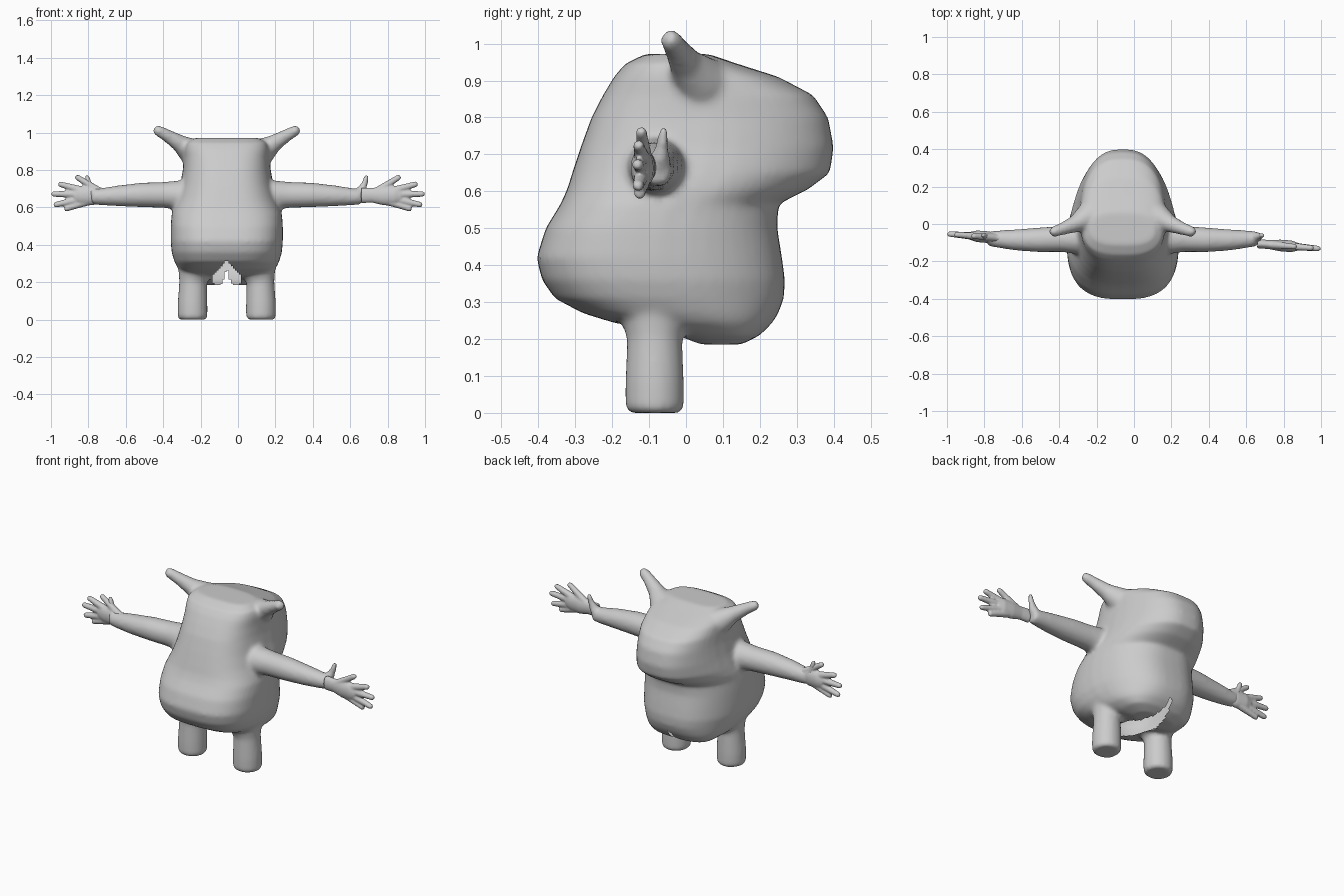
import bpy, bmesh, math
from mathutils import Vector

old = bpy.data.objects.get("Cube")
if old:
    bpy.data.objects.remove(old, do_unlink=True)

clay = bpy.data.materials.new("plain grey")
clay.use_nodes = True
GREY = (0.6, 0.6, 0.6, 1)
clay.diffuse_color = GREY
clay.node_tree.nodes["Principled BSDF"].inputs["Base Color"].default_value = GREY

MID = -0.06   # symmetry plane of the body


def loft(bm, rings):
    """Closed skin through rings of equal point count."""
    loops = [[bm.verts.new(p) for p in ring] for ring in rings]
    for a, b in zip(loops, loops[1:]):
        for i in range(len(a)):
            j = (i + 1) % len(a)
            bm.faces.new((a[i], a[j], b[j], b[i]))
    bm.faces.new(loops[0][::-1])
    bm.faces.new(loops[-1])


def tube(bm, path, flat=1.0, sides=20):
    """Round limb through (x, y, z, radius) stations, flattened along y."""
    pts = [Vector(p[:3]) for p in path]
    rings = []
    for i, p in enumerate(pts):
        d = (pts[min(i + 1, len(pts) - 1)] - pts[max(i - 1, 0)]).normalized()
        u = Vector((0, 1, 0))
        u = (u - d * u.dot(d)).normalized()
        v = d.cross(u)
        r = path[i][3]
        rings.append([p + u * (r * flat * math.cos(t)) + v * (r * math.sin(t))
                      for t in (2 * math.pi * k / sides for k in range(sides))])
    loft(bm, rings)


def finish(bm, name, voxel, smoothing):
    """Fuse overlapping parts into one smooth skin."""
    bmesh.ops.recalc_face_normals(bm, faces=bm.faces)
    me = bpy.data.meshes.new(name)
    bm.to_mesh(me)
    bm.free()
    ob = bpy.data.objects.new(name, me)
    bpy.context.collection.objects.link(ob)
    m = ob.modifiers.new("fuse", 'REMESH')
    m.mode, m.voxel_size = 'VOXEL', voxel
    s = ob.modifiers.new("soften", 'SMOOTH')
    s.factor, s.iterations = 0.5, smoothing
    dg = bpy.context.evaluated_depsgraph_get()
    done = bpy.data.meshes.new_from_object(ob.evaluated_get(dg))
    ob.modifiers.clear()
    ob.data = done
    done.materials.clear()
    done.materials.append(clay)
    for p in done.polygons:
        p.use_smooth = True
    return ob


# Body stations: height, front y, back y, half width, narrowing of the back
STATIONS = [
    (0.185, 0.04, 0.15, 0.12, 0), (0.21, -0.03, 0.2, 0.19, 0),
    (0.245, -0.2, 0.235, 0.24, 0.1), (0.27, -0.28, 0.25, 0.26, 0.15),
    (0.31, -0.355, 0.265, 0.28, 0.2), (0.36, -0.39, 0.268, 0.295, 0.2),
    (0.42, -0.405, 0.26, 0.3, 0.2), (0.5, -0.38, 0.247, 0.3, 0.2),
    (0.565, -0.34, 0.25, 0.295, 0.25), (0.605, -0.322, 0.33, 0.285, 0.3),
    (0.65, -0.308, 0.39, 0.27, 0.3), (0.72, -0.285, 0.4, 0.25, 0.25),
    (0.8, -0.256, 0.385, 0.235, 0.2), (0.86, -0.225, 0.345, 0.23, 0.15),
    (0.91, -0.195, 0.25, 0.228, 0.1), (0.945, -0.165, 0.14, 0.215, 0),
    (0.972, -0.11, 0.06, 0.17, 0),
]


def body_ring(z, front, back, half, taper, n=48):
    ring = []
    for k in range(n):
        t = 2 * math.pi * k / n
        c, s = math.cos(t), math.sin(t)
        e = 0.7
        x = half * math.copysign(abs(c) ** e, c) * (1 - taper * max(0, s))
        y = (front + back) / 2 + (back - front) / 2 * math.copysign(abs(s) ** e, s)
        ring.append(Vector((MID + x, y, z)))
    return ring


bm = bmesh.new()
loft(bm, [body_ring(*s) for s in STATIONS])
for side in (-1, 1):
    def out(path):
        return [(MID + side * d, y, z, r) for d, y, z, r in path]
    # Legs
    tube(bm, out([(0.183, -0.085, 0, 0.068), (0.183, -0.085, 0.012, 0.08),
                  (0.183, -0.085, 0.08, 0.08), (0.18, -0.085, 0.2, 0.075),
                  (0.17, -0.085, 0.25, 0.09), (0.16, -0.085, 0.33, 0.12)]))
    # Arms
    tube(bm, out([(0.15, -0.08, 0.665, 0.09), (0.25, -0.08, 0.665, 0.08),
                  (0.33, -0.08, 0.667, 0.07), (0.45, -0.085, 0.667, 0.066),
                  (0.58, -0.085, 0.662, 0.056), (0.68, -0.08, 0.657, 0.045),
                  (0.722, -0.078, 0.657, 0.04)]))
    # Wrist spikes
    tube(bm, out([(0.69, -0.075, 0.66, 0.035), (0.72, -0.07, 0.69, 0.027),
                  (0.738, -0.063, 0.73, 0.018), (0.75, -0.06, 0.775, 0.014)]))
    # Horns
    tube(bm, out([(0.14, 0.06, 0.87, 0.09), (0.2, 0.03, 0.905, 0.07),
                  (0.255, 0.0, 0.945, 0.046), (0.32, -0.025, 0.985, 0.034),
                  (0.37, -0.042, 1.012, 0.029), (0.388, -0.048, 1.02, 0.018)]))
body = finish(bm, "body", 0.011, 9)

# Open seam under the body
bm = bmesh.new()
bm.from_mesh(body.data)
seam = []
for f in bm.faces:
    c = f.calc_center_median()
    if c.y < 0:
        width = 0.075 * max(0, (0.33 - c.z) / 0.09) ** 1.4
    else:
        width = 0.075 * max(0, 1 - c.y / 0.26)
    if c.z < 0.33 and abs(c.x - MID) < min(width, 0.075):
        seam.append(f)
bmesh.ops.delete(bm, geom=seam, context='FACES')
bm.to_mesh(body.data)
bm.free()

# Hands: base and tip of each finger as (x, z), thumb last
FINGERS = [((0.83, 0.69), (0.96, 0.727)), ((0.85, 0.67), (0.997, 0.672)),
           ((0.84, 0.645), (0.985, 0.612)), ((0.81, 0.63), (0.928, 0.59)),
           ((0.74, 0.685), (0.868, 0.767))]
for side, name in ((1, "left_hand"), (-1, "right_hand")):
    def place(x, z, r):
        y = -0.105 - 0.08 * (x - 0.66)
        return (side * x, y if side > 0 else -0.185 - y, z, r)
    bm = bmesh.new()
    tube(bm, [place(0.66, 0.665, 0.042), place(0.72, 0.665, 0.04),
              place(0.78, 0.663, 0.052), place(0.84, 0.663, 0.052),
              place(0.875, 0.66, 0.036)], flat=0.6)
    for (x0, z0), (x1, z1) in FINGERS:
        tube(bm, [place(x0 + (x1 - x0) * t, z0 + (z1 - z0) * t, r)
                  for t, r in ((0, 0.022), (0.5, 0.018), (0.93, 0.015), (1, 0.009))],
             sides=12)
    finish(bm, name, 0.006, 3)
